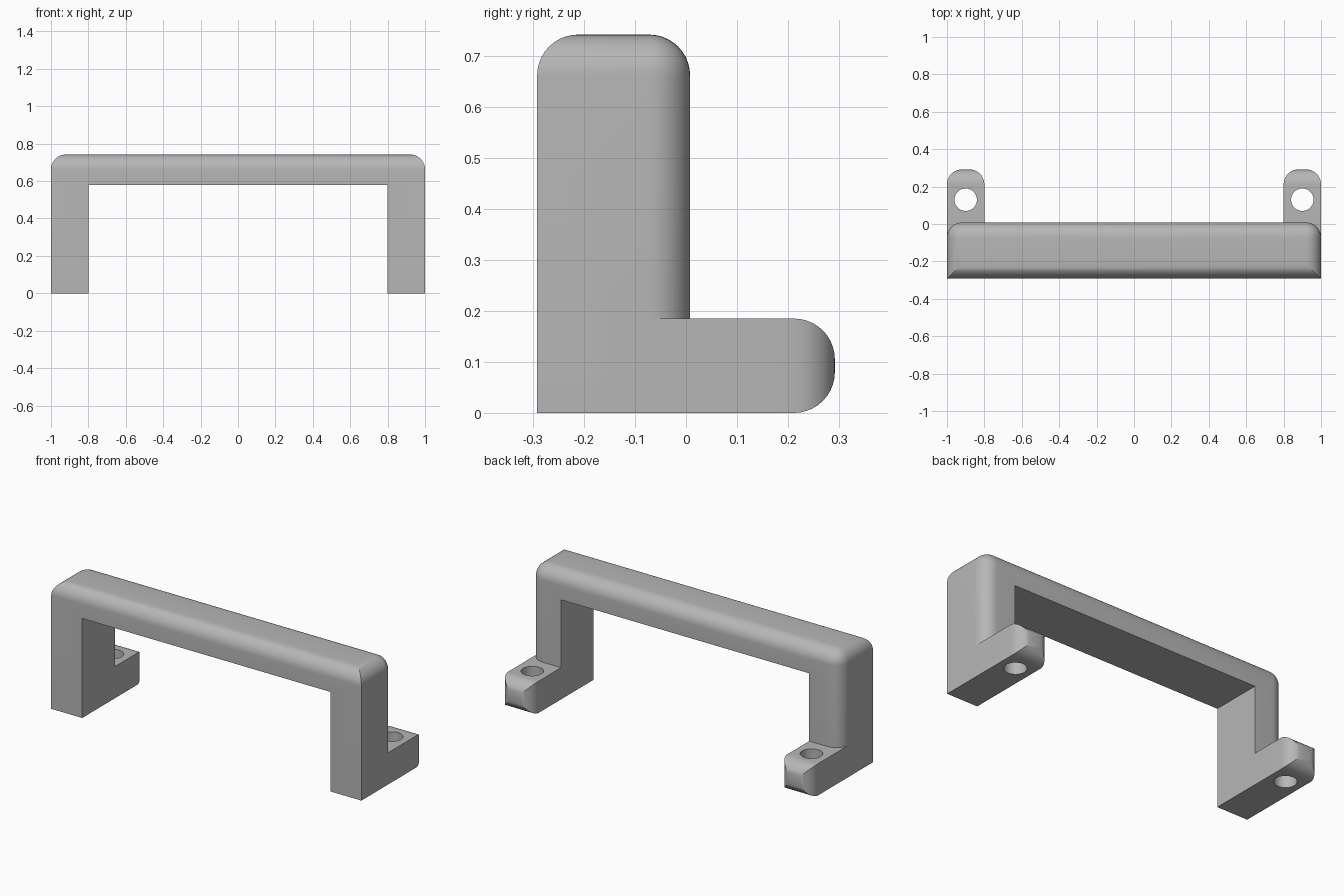
import bpy, bmesh, math

if "Cube" in bpy.data.objects:
    bpy.data.objects.remove(bpy.data.objects["Cube"], do_unlink=True)

WIDTH, HEIGHT, LEG = 1.0, 0.742, 0.2
FRONT, BACK, UNDER = -0.292, 0.008, 0.58
FOOT_END, FOOT_TOP, ROUND = 0.292, 0.185, 0.08

grey = bpy.data.materials.new("grey plastic")
grey.use_nodes = True
tone = (0.47, 0.47, 0.47, 1)
grey.diffuse_color = tone
grey.node_tree.nodes["Principled BSDF"].inputs["Base Color"].default_value = tone


def prism(name, outline, y0, y1, rounded):
    """Extrude an x-z outline along y, then round the edges picked by a rule."""
    bm = bmesh.new()
    face = bm.faces.new([bm.verts.new((x, y0, z)) for x, z in outline])
    new = bmesh.ops.extrude_face_region(bm, geom=[face])["geom"]
    bmesh.ops.translate(bm, vec=(0, y1 - y0, 0),
                        verts=[v for v in new if isinstance(v, bmesh.types.BMVert)])
    bmesh.ops.recalc_face_normals(bm, faces=bm.faces)
    edges = [e for e in bm.edges if rounded(e.verts[0].co, e.verts[1].co)]
    bmesh.ops.bevel(bm, geom=edges, offset=ROUND, segments=10, profile=0.5,
                    affect='EDGES', clamp_overlap=True)
    mesh = bpy.data.meshes.new(name)
    bm.to_mesh(mesh)
    bm.free()
    mesh.materials.append(grey)
    obj = bpy.data.objects.new(name, mesh)
    bpy.context.collection.objects.link(obj)
    return obj


def combine(target, other, operation):
    bpy.context.view_layer.objects.active = target
    mod = target.modifiers.new(operation, 'BOOLEAN')
    mod.operation, mod.object, mod.solver = operation, other, 'EXACT'
    bpy.ops.object.modifier_apply(modifier=mod.name)
    bpy.data.objects.remove(other, do_unlink=True)


def near(a, b):
    return abs(a - b) < 1e-4


# Bridge: two legs and the grip bar, rounded along the top and outer back
def bridge_edge(a, b):
    top = near(a.z, HEIGHT) and near(b.z, HEIGHT)
    outer_back = near(a.y, BACK) and near(b.y, BACK) and near(abs(a.x), WIDTH) and near(a.x, b.x)
    return top or outer_back


inner = WIDTH - LEG
right_half = [(inner, UNDER), (inner, 0), (WIDTH, 0), (WIDTH, HEIGHT)]
outline = right_half + [(-x, z) for x, z in reversed(right_half)]
handle = prism("handle", outline, FRONT, BACK, bridge_edge)

# Mounting feet with rounded ends and screw holes
for side in (-1, 1):
    a, b = side * inner, side * WIDTH
    foot = prism("foot", [(a, 0), (b, 0), (b, FOOT_TOP), (a, FOOT_TOP)], -0.15, FOOT_END,
                 lambda p, q: near(p.y, FOOT_END) and near(q.y, FOOT_END))
    combine(handle, foot, 'UNION')
    bpy.ops.mesh.primitive_cylinder_add(vertices=40, radius=0.06, depth=0.6,
                                        location=(side * 0.9, 0.13, 0.1))
    hole = bpy.context.object
    hole.hide_render = True
    combine(handle, hole, 'DIFFERENCE')

# Smooth the rounded edges, keep the corners crisp
bpy.ops.object.select_all(action='DESELECT')
handle.select_set(True)
bpy.context.view_layer.objects.active = handle
bpy.ops.object.shade_smooth_by_angle(angle=math.radians(30))
